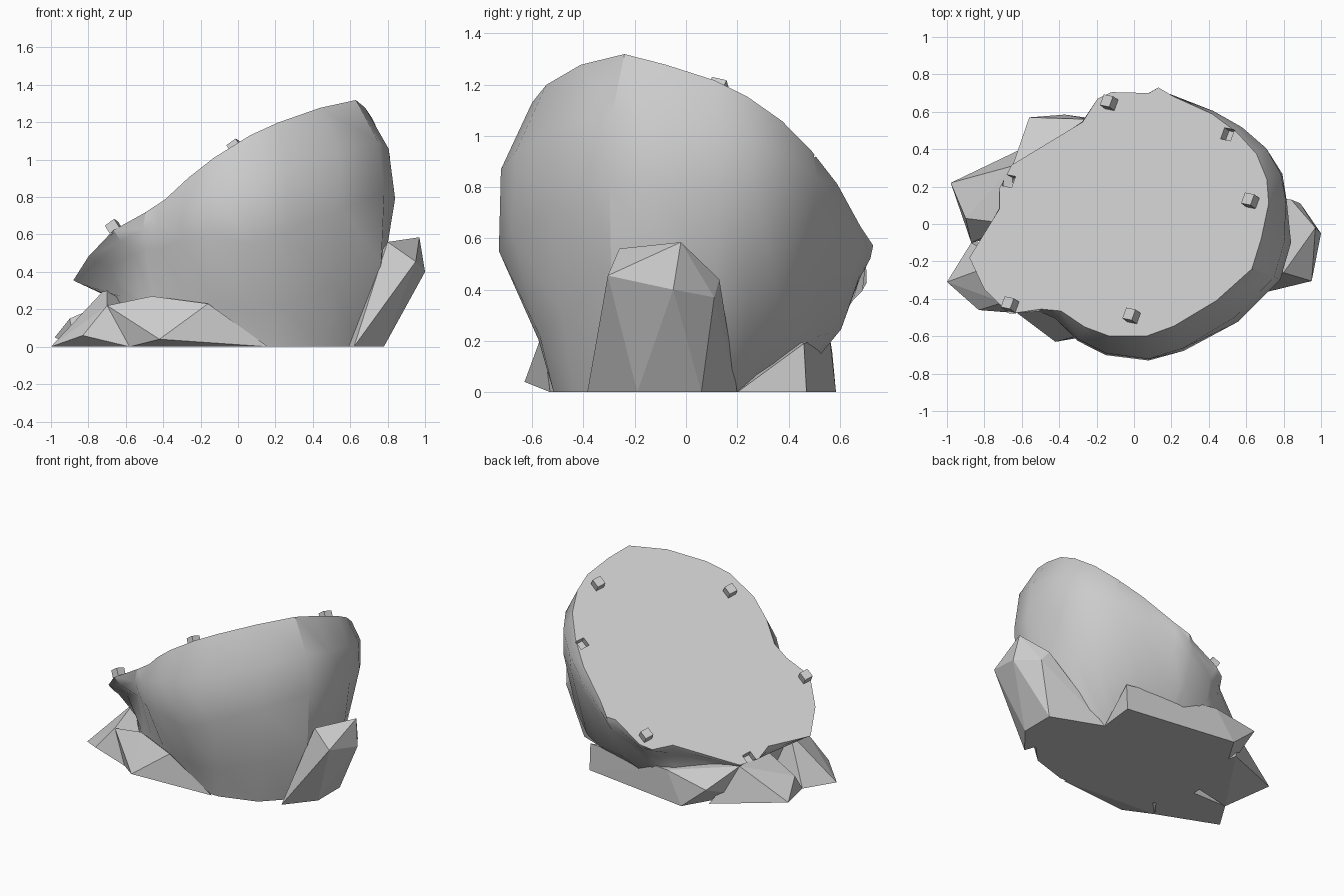
import bpy, bmesh, math
from mathutils import Vector, Matrix

cube = bpy.data.objects.get("Cube")
if cube:
    bpy.data.objects.remove(cube)

stone = bpy.data.materials.new("grey_stone")
stone.use_nodes = True
GREY = (0.6, 0.6, 0.6, 1)
stone.diffuse_color = GREY
bsdf = stone.node_tree.nodes["Principled BSDF"]
bsdf.inputs["Base Color"].default_value = GREY

NORMAL = Vector((-0.62, 0.45, 1)).normalized()


def slope(x, y):
    return Vector((x, y, 0.82 + 0.62 * x - 0.45 * y))


def make_object(name, bm):
    bmesh.ops.recalc_face_normals(bm, faces=bm.faces)
    mesh = bpy.data.meshes.new(name)
    bm.to_mesh(mesh)
    bm.free()
    mesh.materials.append(stone)
    obj = bpy.data.objects.new(name, mesh)
    bpy.context.collection.objects.link(obj)
    return obj


def ray_point(ring, angle):
    """Point where a ray from the middle crosses a closed ring."""
    d = Vector((math.cos(angle), math.sin(angle)))
    for a, b in zip(ring, ring[1:] + ring[:1]):
        e = b.xy - a.xy
        den = d.cross(e)
        if abs(den) < 1e-9:
            continue
        t, u = a.xy.cross(e) / den, a.xy.cross(d) / den
        if t > 0 and -1e-6 <= u <= 1.000001:
            return a.lerp(b, u)
    return ring[0]


def rock(name, points):
    bm = bmesh.new()
    for p in points:
        bm.verts.new(p)
    res = bmesh.ops.convex_hull(bm, input=bm.verts)
    loose = {g for g in res["geom_interior"] if isinstance(g, bmesh.types.BMVert)}
    bmesh.ops.delete(bm, geom=list(loose), context="VERTS")
    return make_object(name, bm)


def block(name, x, y, size, lift):
    """Small block lying flat on the sloping top."""
    bm = bmesh.new()
    rot = NORMAL.to_track_quat("Z", "Y").to_matrix().to_4x4()
    twist = Matrix.Rotation(math.radians(20), 4, "Z")
    place = Matrix.Translation(slope(x, y) + NORMAL * lift)
    bmesh.ops.create_cube(bm, size=size, matrix=place @ rot @ twist)
    return make_object(name, bm)


# Boulder: outline of the sloping top, then rings down to the ground
rim = [slope(x, y) for x, y in [
    (.72, .11), (.71, .24), (.655, .375), (.55, .49), (.415, .59), (.215, .68),
    (.13, .73), (.08, .7), (-.12, .705), (-.195, .67), (-.275, .545),
    (-.655, .315), (-.72, .19), (-.72, .08), (-.88, -.18), (-.8, -.35),
    (-.665, -.48), (-.495, -.455), (-.39, -.465), (-.265, -.55), (-.13, -.6),
    (.065, -.6), (.215, -.545), (.44, -.41), (.63, -.24), (.68, -.08)]]
belt = [Vector(p) for p in [
    (.84, -.02, .76), (.78, .35, .79), (.54, .53, .68), (.15, .68, .47),
    (-.1, .66, .36), (-.35, .48, .33), (-.63, .28, .24), (-.7, .1, .27),
    (-.85, -.18, .34), (-.5, -.44, .52), (-.4, -.52, .52), (-.24, -.69, .6),
    (.08, -.73, .55), (.22, -.7, .6), (.52, -.56, .72), (.84, -.24, .85)]]
foot = [Vector(p) for p in [
    (.78, .1, .4), (.66, .35, .38), (.45, .46, .2), (.03, .62, .25),
    (-.3, .5, .24), (-.58, .25, .2), (-.7, -.2, .28), (-.5, -.4, .25),
    (-.16, -.54, .22), (.15, -.59, .2), (.5, -.5, .3), (.78, -.28, .45)]]
base = [Vector((x, y, 0)) for x, y in [
    (.7, 0), (.42, .2), (-.3, .5), (-.6, .25), (-.6, -.3), (-.4, -.42),
    (-.2, -.48), (.16, -.53), (.62, -.385)]]

angles = [math.atan2(p.y, p.x) for p in rim]
loops = [[ray_point(r, a) for a in angles] for r in (belt, foot, base)]
bulge = []
for top, low in zip(rim, loops[0]):
    mid = top.lerp(low, 0.45)
    out = Vector((mid.x, mid.y, 0)).normalized()
    bulge.append(mid + out * 0.11 * max(0, top.z - low.z))
bm = bmesh.new()
rows = [[bm.verts.new(p) for p in ring] for ring in [rim, bulge] + loops]
n = len(rim)
for upper, lower in zip(rows, rows[1:]):
    for i in range(n):
        j = (i + 1) % n
        bm.faces.new((upper[i], lower[i], lower[j], upper[j]))
bm.faces.new(rows[0])
bm.faces.new(rows[-1])
boulder = make_object("boulder", bm)

# Two square sockets sunk into the sloping top
for x, y in [(-.67, .23), (.5, .48)]:
    cutter = block("socket_cutter", x, y, 0.065, -0.015)
    cutter.hide_render = True
    mod = boulder.modifiers.new("socket", "BOOLEAN")
    mod.operation = "DIFFERENCE"
    mod.solver = "EXACT"
    mod.object = cutter
    bpy.context.view_layer.objects.active = boulder
    bpy.ops.object.modifier_apply(modifier=mod.name)
    bpy.data.objects.remove(cutter)

bpy.ops.object.select_all(action="DESELECT")
boulder.select_set(True)
bpy.context.view_layer.objects.active = boulder
bpy.ops.object.shade_smooth_by_angle(angle=math.radians(35))

# Four raised blocks around the slope
for i, (x, y) in enumerate([(-.12, .64), (.635, .115), (0, -.5), (-.65, -.44)]):
    block(f"raised_block_{i + 1}", x, y, 0.062, 0.024)

# Faceted rocks around the foot
rock("left_side_rock", [
    (.97, -.02, .585), (1, -.05, .4), (.95, -.305, .455), (.89, .11, .37),
    (.84, .13, .44), (.8, -.26, .56), (.62, -.385, 0), (.78, -.19, 0),
    (.78, .06, 0), (.42, .2, 0)])
rock("front_rock", [
    (-.58, -.48, 0), (-.42, -.63, .04), (.16, -.53, 0), (-.16, -.56, .23),
    (-.46, -.46, .27), (-.7, -.42, .22), (-.3, -.2, 0)])
rock("front_right_spur", [
    (-1, -.31, 0), (-.83, -.46, .06), (-.58, -.48, 0), (-.7, -.42, .22),
    (-.87, -.1, 0), (-.3, -.1, 0), (-.7, -.2, .32)])
rock("right_spur", [
    (-.98, .22, .05), (-.9, .03, .15), (-.65, .31, .26), (-.87, -.1, 0),
    (-.65, 0, .26), (-.4, 0, 0), (-.5, .45, 0)])
rock("rear_rock", [
    (.42, .2, 0), (.45, .47, 0), (.45, .46, .19), (-.37, .585, 0),
    (-.24, .56, .22), (-.56, .57, .16), (-.65, .31, .26), (-.6, .2, 0)])
